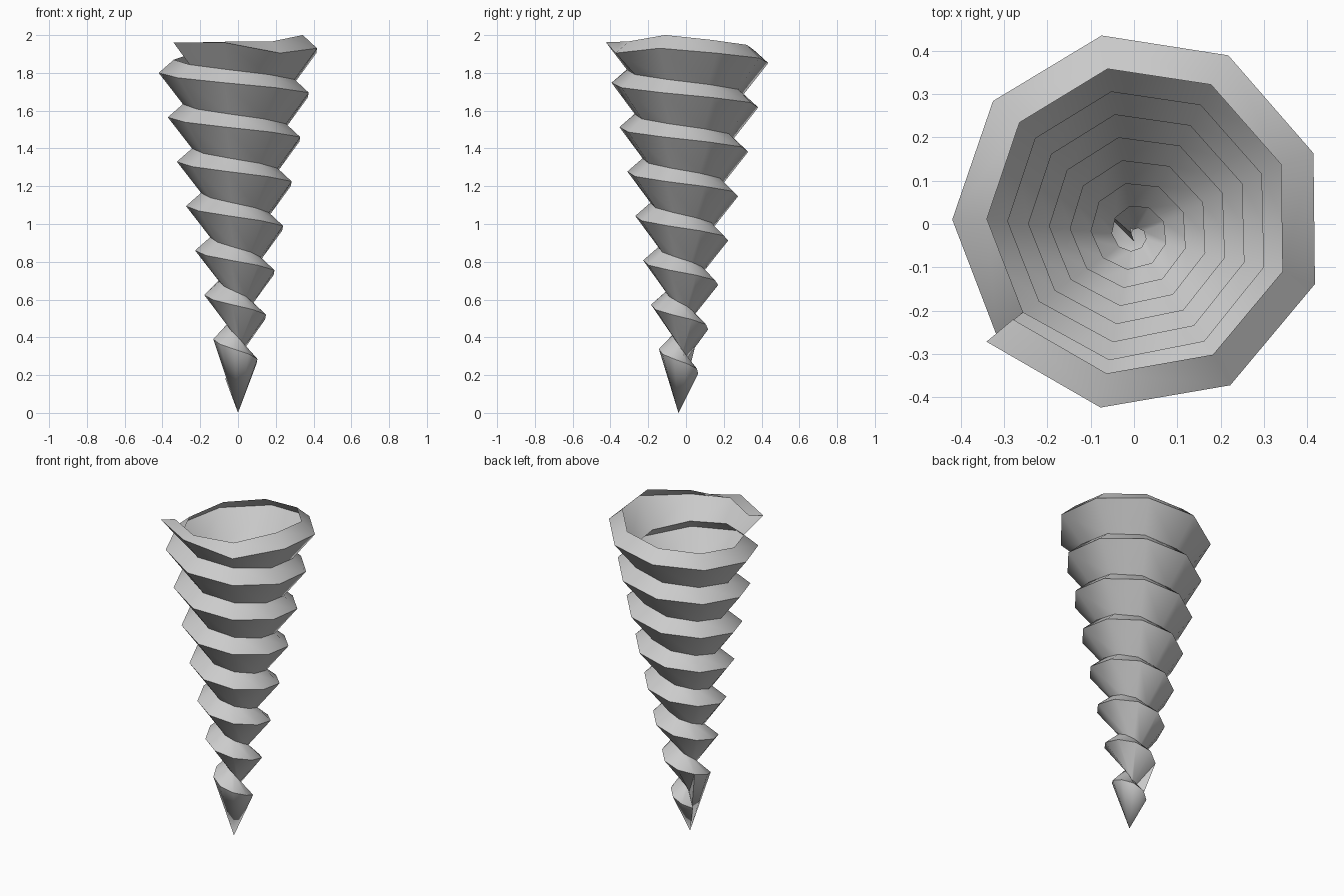
import bpy, bmesh
from math import cos, sin, radians

cube = bpy.data.objects.get("Cube")
if cube:
    bpy.data.objects.remove(cube, do_unlink=True)

SIDES = 9          # segments per turn
LAST = 70          # last segment of the spiral
PITCH = 0.235      # rise per turn
START_Z = 0.181
DEPTH = 0.08       # how far the groove sits inside the crest
LIFT = 0.07        # how far the groove sits above the crest

# flattened heights near the open rim
CREST_END = {68: 1.905, 69: 1.962, 70: 1.96}
GROOVE_END = {68: 1.967, 69: 1.965, 70: 1.96}


def ring_point(i, radius, z):
    """Point on the spiral, whose axis leans slightly in y."""
    a = radians(140 - i * 360 / SIDES)
    return (radius * cos(a), -0.033 + 0.024 * z + radius * sin(a), z)


bm = bmesh.new()
crest, groove = [], []
for i in range(LAST + 1):
    z = START_Z + i * PITCH / SIDES
    r = min(0.051 + 0.205 * z, 0.445)
    crest.append(bm.verts.new(ring_point(i, r, CREST_END.get(i, z))))
    groove.append(bm.verts.new(
        ring_point(i, max(r - DEPTH, 0.008), GROOVE_END.get(i, z + LIFT))))
tip = bm.verts.new((0, -0.04, 0))

# upper slope of the thread, and the wall from each groove to the next crest
for i in range(LAST):
    bm.faces.new((crest[i], groove[i], groove[i + 1], crest[i + 1]))
    j = i + SIDES
    if j < LAST:
        bm.faces.new((groove[i], crest[j], crest[j + 1], groove[i + 1]))

# pointed tip below the first turn
for i in range(SIDES):
    bm.faces.new((tip, crest[i], crest[i + 1]))
bm.faces.new((tip, crest[0], groove[0]))
bm.faces.new((tip, groove[0], crest[SIDES]))

bmesh.ops.recalc_face_normals(bm, faces=bm.faces)

# make the outer slopes face outward
bm.faces.ensure_lookup_table()
slope = bm.faces[SIDES * 4]
middle = slope.calc_center_median()
if slope.normal.x * middle.x + slope.normal.y * middle.y < 0:
    bmesh.ops.reverse_faces(bm, faces=bm.faces)

mesh = bpy.data.meshes.new("spiral_shell")
bm.to_mesh(mesh)
bm.free()

shell = bpy.data.objects.new("spiral_shell", mesh)
bpy.context.collection.objects.link(shell)

# plain grey
grey = bpy.data.materials.new("light grey")
grey.use_nodes = True
colour = (0.6, 0.6, 0.6, 1)
grey.diffuse_color = colour
grey.node_tree.nodes["Principled BSDF"].inputs["Base Color"].default_value = colour
mesh.materials.append(grey)

# smooth around the turns, sharp along crest and groove
bpy.ops.object.select_all(action="DESELECT")
shell.select_set(True)
bpy.context.view_layer.objects.active = shell
bpy.ops.object.shade_smooth_by_angle(angle=radians(50))
